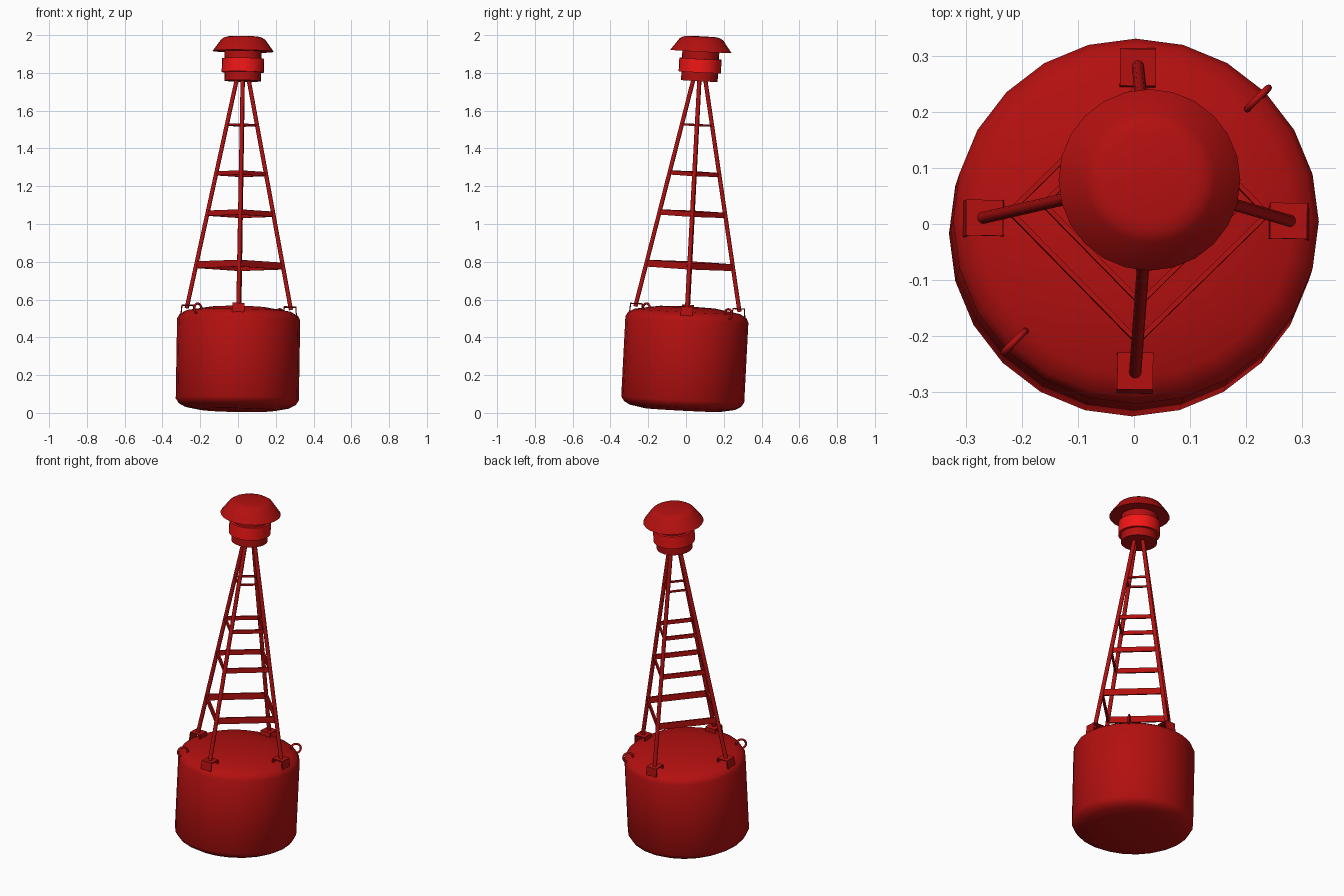
import bpy, bmesh, math
from mathutils import Matrix, Vector, Euler

if "Cube" in bpy.data.objects:
    bpy.data.objects.remove(bpy.data.objects["Cube"])

# whole buoy leans slightly: build upright, then apply this transform
LEAN = Matrix.Translation((-0.005, -0.021, 0)) @ Euler((-0.052, 0.017, 0)).to_matrix().to_4x4()


def material(name, color):
    m = bpy.data.materials.new(name)
    m.diffuse_color = color
    m.use_nodes = True
    m.node_tree.nodes["Principled BSDF"].inputs["Base Color"].default_value = m.diffuse_color
    return m


RED = material("red_paint", (0.45, 0.005, 0.005, 1))
BRIGHT = material("bright_red", (0.9, 0.008, 0.008, 1))


def finish(name, bm, mat=RED, angle=40):
    bmesh.ops.transform(bm, matrix=LEAN, verts=bm.verts)
    bmesh.ops.recalc_face_normals(bm, faces=bm.faces)
    me = bpy.data.meshes.new(name)
    bm.to_mesh(me)
    bm.free()
    ob = bpy.data.objects.new(name, me)
    bpy.context.collection.objects.link(ob)
    me.materials.append(mat)
    bpy.ops.object.select_all(action='DESELECT')
    ob.select_set(True)
    bpy.context.view_layer.objects.active = ob
    bpy.ops.object.shade_smooth_by_angle(angle=math.radians(angle))
    return ob


def lathe(name, profile, mat=RED, sides=24, angle=40):
    bm = bmesh.new()
    vs = [bm.verts.new((r, 0, z)) for r, z in profile]
    es = [bm.edges.new(p) for p in zip(vs, vs[1:])]
    bmesh.ops.spin(bm, geom=vs + es, cent=(0, 0, 0), axis=(0, 0, 1),
                   angle=2 * math.pi, steps=sides)
    bmesh.ops.remove_doubles(bm, verts=bm.verts, dist=1e-5)
    return finish(name, bm, mat, angle)


def beam(name, a, b, width, height=None):
    """Round tube (no height) or flat bar between two points."""
    a, b = Vector(a), Vector(b)
    d = b - a
    bm = bmesh.new()
    if height is None:
        bmesh.ops.create_cone(bm, cap_ends=True, segments=12, radius1=width,
                              radius2=width, depth=d.length)
        rot = d.to_track_quat('Z', 'Y').to_matrix().to_4x4()
    else:
        bmesh.ops.create_cube(bm, size=1, matrix=Matrix.Diagonal((d.length, width, height, 1)))
        rot = Matrix.Rotation(math.atan2(d.y, d.x), 4, 'Z')
    bmesh.ops.transform(bm, matrix=Matrix.Translation((a + b) / 2) @ rot, verts=bm.verts)
    return finish(name, bm)


def polar(r, ang, z):
    return (r * math.cos(ang), r * math.sin(ang), z)


def leg_r(z):
    return 0.275 + (0.032 - 0.275) * (z - 0.555) / (1.765 - 0.555)


# floating hull
lathe("hull", [(0, 0.012), (0.2, 0.015), (0.28, 0.03), (0.31, 0.047), (0.326, 0.072),
               (0.326, 0.495), (0.314, 0.518), (0.28, 0.538), (0.15, 0.56), (0, 0.565)])

# lantern: base, bright lens band, neck, hood
lathe("lantern_base", [(0, 1.76), (0.097, 1.76), (0.097, 1.812), (0, 1.812)])
lathe("lantern_band", [(0, 1.806), (0.112, 1.806), (0.112, 1.878), (0, 1.878)], BRIGHT)
lathe("lantern_neck", [(0, 1.872), (0.098, 1.872), (0.098, 1.92), (0, 1.92)])
lathe("lantern_hood", [(0, 1.917), (0.162, 1.917), (0.116, 1.98), (0.1, 1.99),
                       (0.08, 1.995), (0, 1.996)])

names = ["right", "back", "left", "front"]
rungs = [(0.782, 0.036), (1.056, 0.028), (1.268, 0.022), (1.526, 0.010)]
for i, side in enumerate(names):
    ang = i * math.pi / 2 - 0.01
    nxt = ang + math.pi / 2
    # tower leg
    beam(side + "_leg", polar(leg_r(0.55), ang, 0.55), polar(leg_r(1.78), ang, 1.78), 0.011)
    # flat rungs to the neighbouring leg
    for k, (z, h) in enumerate(rungs):
        beam(f"{side}_rung_{k + 1}", polar(leg_r(z), ang, z), polar(leg_r(z), nxt, z), 0.009, h)
    # folded foot bracket: thin plate bent over the hull rim
    bm = bmesh.new()
    rows = []
    outer = [(0.309, 0.51), (0.304, 0.568), (0.238, 0.568), (0.236, 0.535)]
    inner = [(0.241, 0.535), (0.243, 0.563), (0.299, 0.563), (0.304, 0.51)]
    for y in (-0.032, 0.032):
        rows.append([bm.verts.new((r, y, z)) for r, z in outer + inner])
    for j in range(8):
        n = (j + 1) % 8
        bm.faces.new((rows[0][j], rows[0][n], rows[1][n], rows[1][j]))
    for row in rows:
        for j in range(3):
            bm.faces.new((row[j], row[j + 1], row[6 - j], row[7 - j]))
    bmesh.ops.rotate(bm, cent=(0, 0, 0), matrix=Matrix.Rotation(ang, 3, 'Z'), verts=bm.verts)
    finish(side + "_foot_bracket", bm, angle=20)

# lifting eyes on the hull rim
for name, deg in (("back_right_lifting_eye", 45), ("front_left_lifting_eye", 225)):
    ang = math.radians(deg)
    bm = bmesh.new()
    major, tube, n, m = 0.027, 0.006, 16, 8
    ring = [[bm.verts.new(((major + tube * math.cos(v)) * math.cos(u), tube * math.sin(v),
                           (major + tube * math.cos(v)) * math.sin(u)))
             for v in (2 * math.pi * k / m for k in range(m))]
            for u in (2 * math.pi * k / n for k in range(n))]
    for a in range(n):
        for b in range(m):
            c, d = (a + 1) % n, (b + 1) % m
            bm.faces.new((ring[a][b], ring[c][b], ring[c][d], ring[a][d]))
    bmesh.ops.transform(bm, verts=bm.verts, matrix=Matrix.Translation(polar(0.307, ang, 0.538))
                        @ Matrix.Rotation(ang, 4, 'Z'))
    finish(name, bm, angle=60)
